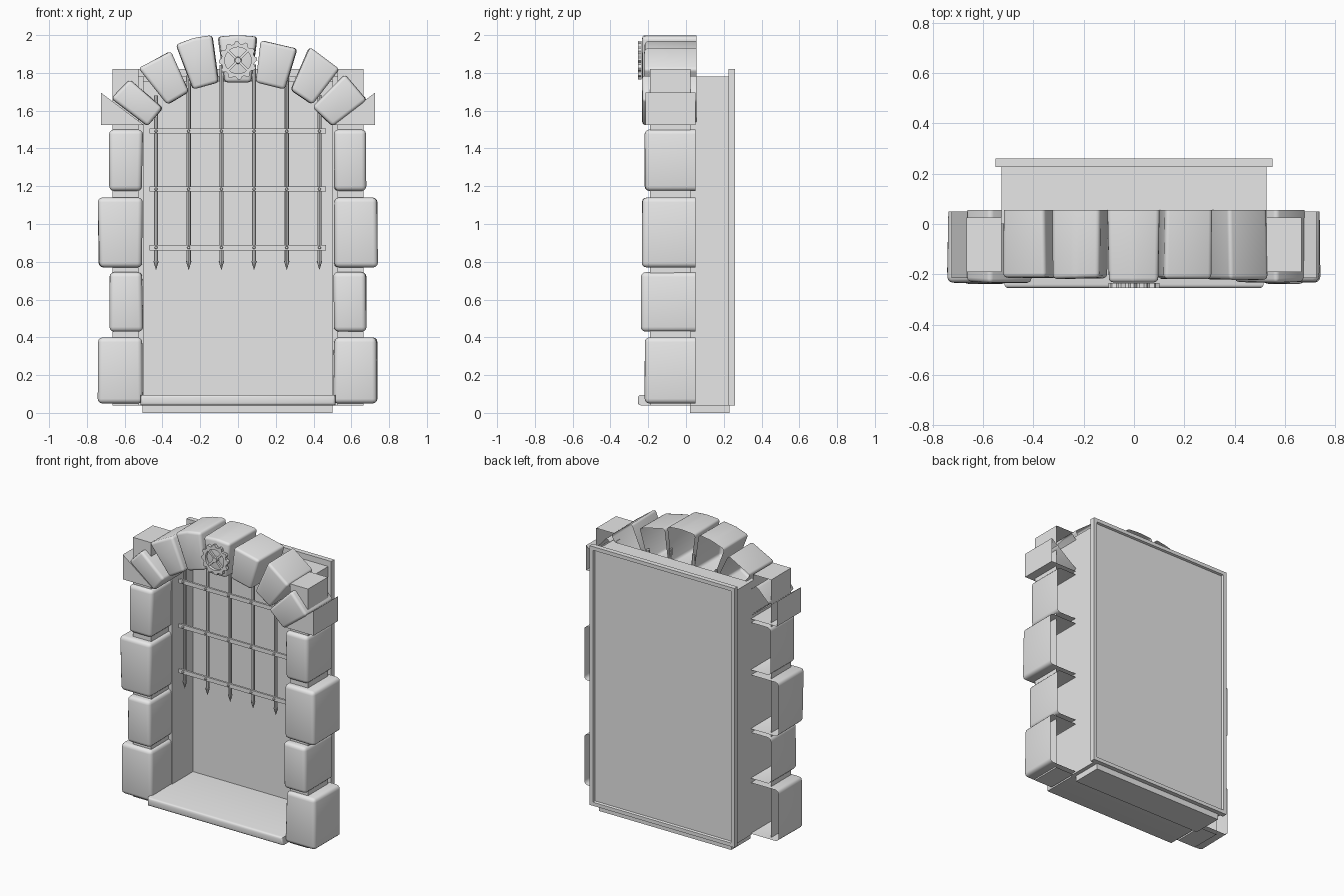
import bpy, bmesh, math, random
from mathutils import Vector, Matrix

random.seed(4)
if "Cube" in bpy.data.objects:
    bpy.data.objects.remove(bpy.data.objects["Cube"], do_unlink=True)

GREY = (0.8, 0.8, 0.8, 1)
stone_grey = bpy.data.materials.new("stone_grey")
stone_grey.use_nodes = True
stone_grey.diffuse_color = GREY
stone_grey.node_tree.nodes["Principled BSDF"].inputs["Base Color"].default_value = GREY


def finish(name, bm, smooth=False):
    bmesh.ops.recalc_face_normals(bm, faces=bm.faces)
    mesh = bpy.data.meshes.new(name)
    bm.to_mesh(mesh)
    bm.free()
    mesh.materials.append(stone_grey)
    obj = bpy.data.objects.new(name, mesh)
    bpy.context.collection.objects.link(obj)
    if smooth:
        bpy.ops.object.select_all(action='DESELECT')
        obj.select_set(True)
        bpy.context.view_layer.objects.active = obj
        bpy.ops.object.shade_smooth_by_angle(angle=math.radians(40))
    return obj


def add_box(bm, x0, x1, y0, y1, z0, z1):
    made = bmesh.ops.create_cube(bm, size=1)["verts"]
    for v in made:
        v.co = Vector(((x0 + x1) / 2 + v.co.x * (x1 - x0),
                       (y0 + y1) / 2 + v.co.y * (y1 - y0),
                       (z0 + z1) / 2 + v.co.z * (z1 - z0)))
    return made


def box(name, *size):
    bm = bmesh.new()
    add_box(bm, *size)
    return finish(name, bm)


def block(name, outline, front, back=0.05, bevel=0.025, jitter=0.006):
    """Rounded masonry shell from an x-z outline, open at the back."""
    bm = bmesh.new()
    rear = [bm.verts.new((x, back, z)) for x, z in outline]
    face = [bm.verts.new((x + random.uniform(-jitter, jitter),
                          front + random.uniform(0, jitter), z)) for x, z in outline]
    bm.faces.new(face)
    for i in range(len(outline)):
        j = (i + 1) % len(outline)
        bm.faces.new((rear[i], rear[j], face[j], face[i]))
    bmesh.ops.recalc_face_normals(bm, faces=bm.faces)
    if bevel:
        edges = [e for e in bm.edges if not e.is_boundary]
        bmesh.ops.bevel(bm, geom=edges, offset=bevel, segments=3,
                        profile=0.5, affect='EDGES', clamp_overlap=True)
    return finish(name, bm, bevel > 0)


# Side pillars: alternating wide and narrow stones, hollow cores, springers
COURSES = [(0.05, 0.40, 0.738, -0.22), (0.43, 0.745, 0.68, -0.24),
           (0.77, 1.14, 0.738, -0.235), (1.175, 1.5, 0.678, -0.22)]
for side, label in ((1, "left"), (-1, "right")):
    for n, (z0, z1, outer, front) in enumerate(COURSES):
        inner = 0.507
        block(f"{label}_pillar_stone_{n + 1}",
              [(side * inner, z0), (side * outer, z0), (side * outer, z1), (side * inner, z1)],
              front)
    block(f"{label}_pillar_core",
          [(side * 0.527, 0.04), (side * 0.665, 0.04),
           (side * 0.665, 1.82), (side * 0.527, 1.82)],
          -0.19, back=0.025, bevel=0, jitter=0)
    block(f"{label}_springer",
          [(side * 0.50, 1.525), (side * 0.725, 1.525), (side * 0.725, 1.695)],
          -0.215, bevel=0, jitter=0)
    xs = sorted((side * 0.5, side * 0.527))
    box(f"{label}_recess_wall", *xs, 0.0, 0.226, 0.04, 1.78)

# Arch stones
ARCH = [
    [(-0.67, 1.665), (-0.571, 1.765), (-0.395, 1.614), (-0.481, 1.517)],
    [(-0.525, 1.825), (-0.36, 1.915), (-0.257, 1.70), (-0.37, 1.632)],
    [(-0.33, 1.95), (-0.23, 1.985), (-0.135, 2.0), (-0.10, 1.75), (-0.24, 1.712)],
    [(-0.108, 1.992), (0, 2.0), (0.104, 1.992), (0.072, 1.75), (-0.074, 1.75)],
    [(0.125, 1.972), (0.315, 1.928), (0.25, 1.712), (0.098, 1.75)],
    [(0.376, 1.937), (0.532, 1.82), (0.39, 1.632), (0.277, 1.709)],
    [(0.566, 1.792), (0.685, 1.656), (0.497, 1.517), (0.395, 1.619)],
]
FRONTS = (-0.235, -0.215, -0.22, -0.235, -0.22, -0.225, -0.235)
for n, (outline, front) in enumerate(zip(ARCH, FRONTS)):
    name = "keystone" if n == 3 else f"arch_stone_{n + 1}"
    block(name, outline, front, back=0.055, bevel=0.018)

# Recess: back panel with raised rim, ceiling, step and rounded sill
bm = bmesh.new()
add_box(bm, -0.55, 0.55, 0.226, 0.26, 0.04, 1.82)
rear = [f for f in bm.faces if f.calc_center_median().y > 0.255]
bmesh.ops.inset_region(bm, faces=rear, thickness=0.035, depth=0)
bmesh.ops.inset_region(bm, faces=rear, thickness=0.006, depth=-0.015)
finish("back_panel", bm)
box("recess_ceiling", -0.5, 0.5, 0.056, 0.226, 1.755, 1.78)
box("base_step", -0.505, 0.5, 0.02, 0.23, 0.0, 0.04)

bm = bmesh.new()
add_box(bm, -0.515, 0.515, -0.255, 0.226, 0.04, 0.096)
lip = [e for e in bm.edges if all(v.co.y < -0.2 for v in e.verts)]
bmesh.ops.bevel(bm, geom=lip, offset=0.016, segments=3, profile=0.5, affect='EDGES')
finish("sill", bm, True)

# Raised gate: pointed uprights, flat crossbars and rivets
BAR_Y = 0.042
BARS = [-0.434, -0.261, -0.088, 0.085, 0.258, 0.431]
RAILS = [0.875, 1.185, 1.492]


def cone(bm, r1, r2, depth, matrix):
    bmesh.ops.create_cone(bm, cap_ends=True, segments=8, radius1=r1, radius2=r2,
                          depth=depth, matrix=matrix)


for n, x in enumerate(BARS):
    top = 1.85 - 0.9 * x * x
    bm = bmesh.new()
    cone(bm, 0.011, 0.011, top - 0.8, Matrix.Translation((x, BAR_Y, (top + 0.8) / 2)))
    cone(bm, 0.0, 0.015, 0.05, Matrix.Translation((x, BAR_Y, 0.78)))
    finish(f"gate_upright_{n + 1}", bm, True)
for n, z in enumerate(RAILS):
    box(f"gate_crossbar_{n + 1}", -0.468, 0.465, BAR_Y - 0.02, BAR_Y - 0.006, z - 0.014, z + 0.014)
bm = bmesh.new()
for x in BARS:
    for z in RAILS:
        cone(bm, 0.009, 0.006, 0.012,
             Matrix.Translation((x, BAR_Y - 0.024, z)) @ Matrix.Rotation(math.pi / 2, 4, 'X'))
finish("gate_rivets", bm)

# Gear ornament on the keystone
CENTRE = Vector((0, -0.235, 1.866))
STEPS = 48
bm = bmesh.new()
inner, outer = [], []
for i in range(STEPS):
    a = 2 * math.pi * i / STEPS
    ray = Vector((math.cos(a), 0, math.sin(a)))
    inner.append(bm.verts.new(CENTRE + ray * 0.07))
    outer.append(bm.verts.new(CENTRE + ray * (0.102 if i % 4 < 2 else 0.088)))
for i in range(STEPS):
    j = (i + 1) % STEPS
    bm.faces.new((inner[i], inner[j], outer[j], outer[i]))
ring = bmesh.ops.extrude_face_region(bm, geom=bm.faces[:])["geom"]
bmesh.ops.translate(bm, vec=(0, -0.02, 0),
                    verts=[v for v in ring if isinstance(v, bmesh.types.BMVert)])
for k in range(2):
    spoke = add_box(bm, -0.074, 0.074, -0.014, 0, -0.007, 0.007)
    turn = Matrix.Rotation(math.pi * (0.25 + 0.5 * k), 4, 'Y')
    bmesh.ops.transform(bm, matrix=Matrix.Translation(CENTRE) @ turn, verts=spoke)
cone(bm, 0.02, 0.016, 0.02,
     Matrix.Translation(CENTRE + Vector((0, -0.01, 0))) @ Matrix.Rotation(math.pi / 2, 4, 'X'))
finish("gear_ornament", bm)
